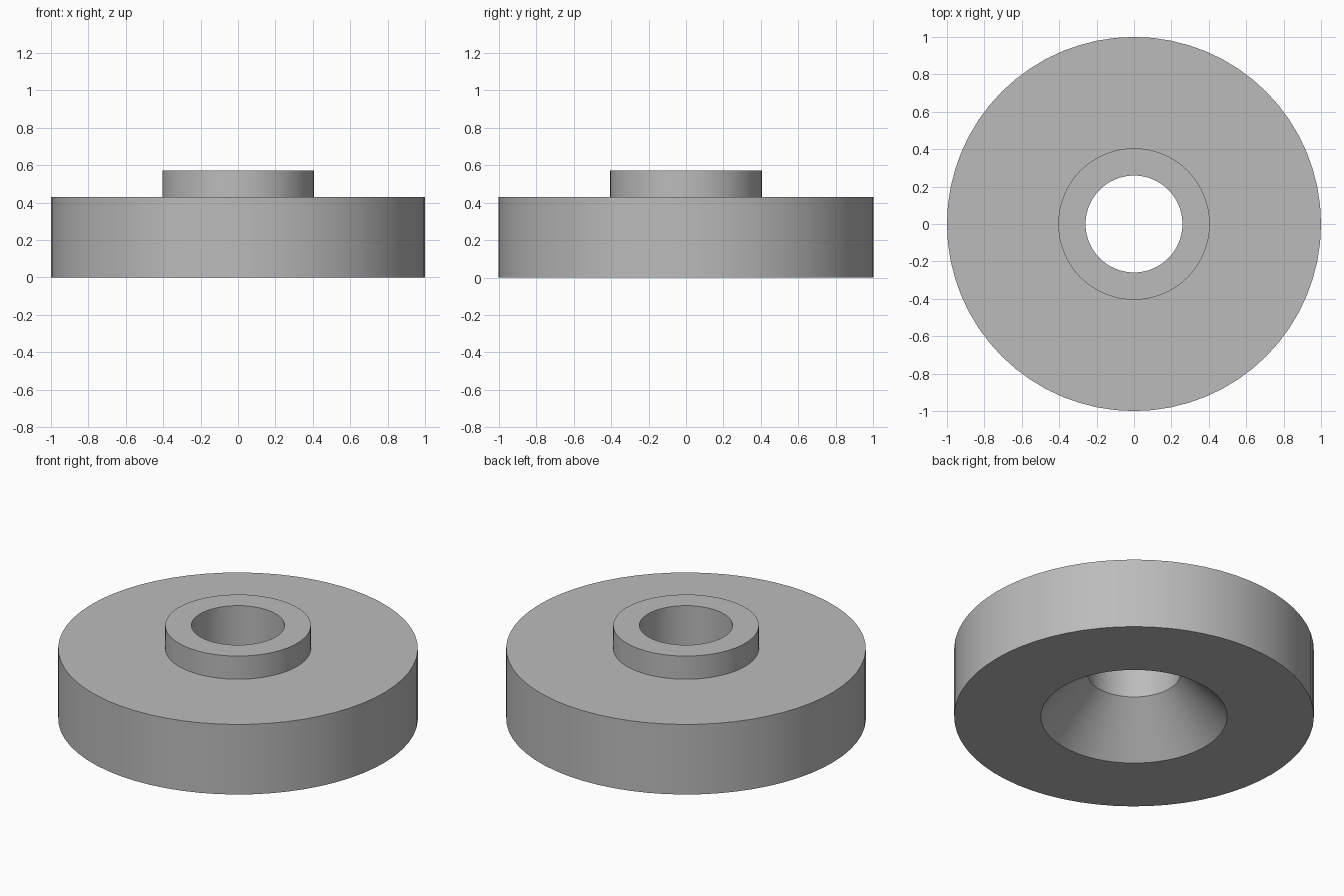
import bpy
import bmesh
import math
from mathutils import Matrix, Vector

SEGMENTS = 64

default_cube = bpy.data.objects.get("Cube")
if default_cube:
    bpy.data.objects.remove(default_cube, do_unlink=True)


def make_material(name, colour):
    mat = bpy.data.materials.new(name)
    mat.use_nodes = True
    mat.diffuse_color = colour
    mat.node_tree.nodes["Principled BSDF"].inputs["Base Color"].default_value = colour
    return mat


def lathe(name, profile, material):
    """Revolve a closed (radius, height) profile around the z axis."""
    bm = bmesh.new()
    verts = [bm.verts.new((r, 0, z)) for r, z in profile]
    edges = [bm.edges.new((verts[i - 1], verts[i])) for i in range(len(verts))]
    bmesh.ops.spin(bm, geom=verts + edges, cent=(0, 0, 0), axis=(0, 0, 1),
                   angle=math.tau, steps=SEGMENTS, use_merge=True)
    bmesh.ops.remove_doubles(bm, verts=bm.verts, dist=0.0001)
    bmesh.ops.recalc_face_normals(bm, faces=bm.faces)
    mesh = bpy.data.meshes.new(name)
    bm.to_mesh(mesh)
    bm.free()
    mesh.materials.append(material)
    obj = bpy.data.objects.new(name, mesh)
    bpy.context.collection.objects.link(obj)
    bpy.context.view_layer.objects.active = obj
    obj.select_set(True)
    bpy.ops.object.shade_smooth_by_angle(angle=math.radians(30))
    obj.select_set(False)
    return obj


grey = make_material("plain grey", (0.5, 0.5, 0.5, 1))

# Disc with raised collar, through bore and conical countersink underneath
lathe("collared_disc", [
    (0.518, 0),       # countersink mouth
    (1, 0),           # disc rim
    (1, 0.43),
    (0.405, 0.43),    # collar
    (0.405, 0.572),
    (0.259, 0.572),   # bore
    (0.259, 0.275),   # countersink throat
], grey)
